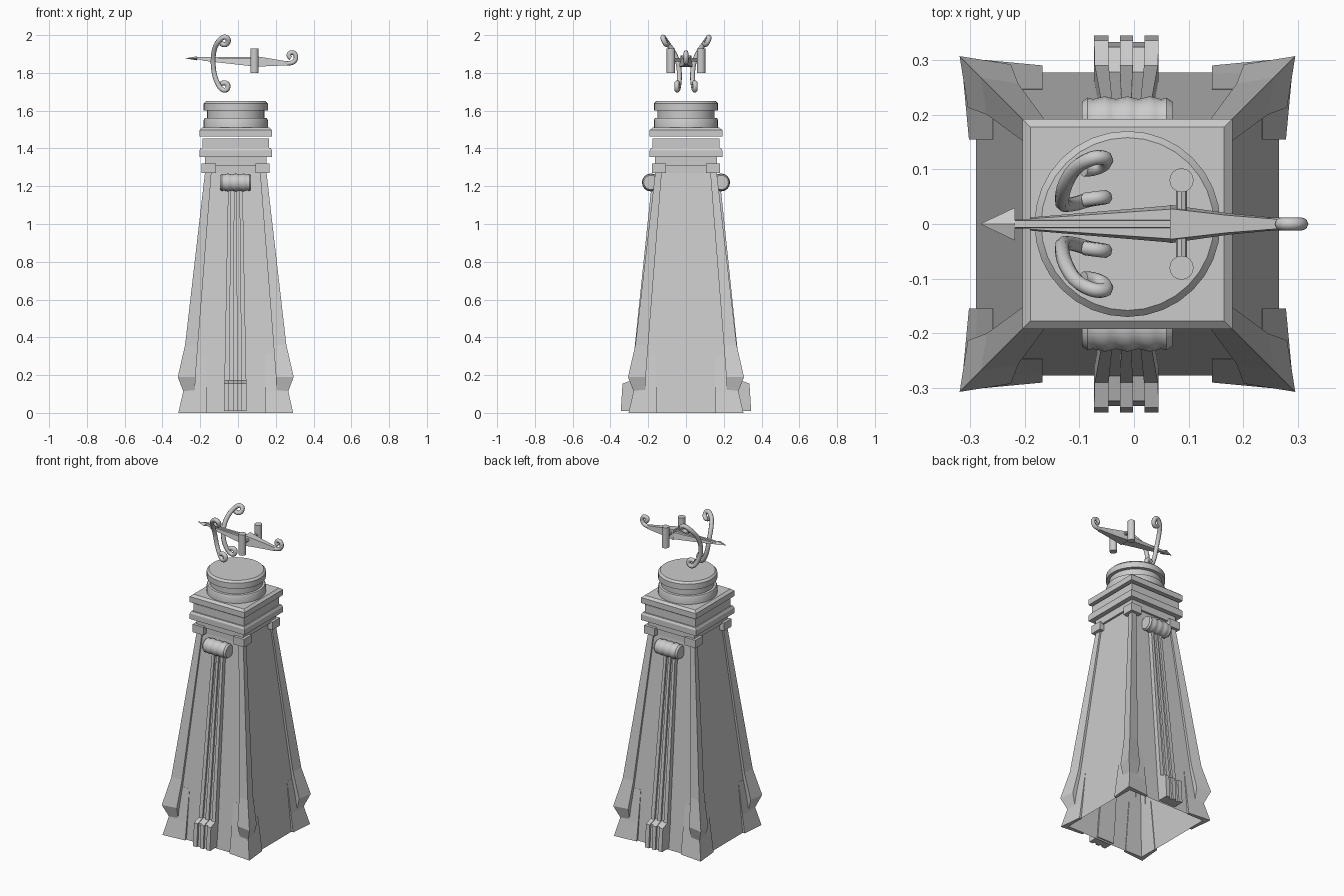
import bpy, bmesh, math
from mathutils import Matrix, Vector

if "Cube" in bpy.data.objects:
    bpy.data.objects.remove(bpy.data.objects["Cube"])

CX = -0.012  # tower axis in x


def wall(z):
    return 0.277 - 0.1 * z


def finish(name, bm, smooth=False):
    bmesh.ops.recalc_face_normals(bm, faces=bm.faces)
    me = bpy.data.meshes.new(name)
    bm.to_mesh(me)
    bm.free()
    ob = bpy.data.objects.new(name, me)
    bpy.context.collection.objects.link(ob)
    if smooth:
        bpy.ops.object.select_all(action='DESELECT')
        ob.select_set(True)
        bpy.context.view_layer.objects.active = ob
        bpy.ops.object.shade_smooth_by_angle(angle=math.radians(35))
    return ob


def loft(name, rings, cap=True, smooth=False):
    bm = bmesh.new()
    vs = [[bm.verts.new(p) for p in r] for r in rings]
    n = len(rings[0])
    for a, b in zip(vs, vs[1:]):
        for i in range(n):
            j = (i + 1) % n
            bm.faces.new((a[i], a[j], b[j], b[i]))
    if cap:
        bm.faces.new(vs[0])
        bm.faces.new(vs[-1])
    return finish(name, bm, smooth)


def square(h, z):
    return [(CX + sx * h, sy * h, z) for sx, sy in ((-1, -1), (1, -1), (1, 1), (-1, 1))]


def circle(r, z, n=32):
    return [(CX + r * math.cos(2 * math.pi * i / n), r * math.sin(2 * math.pi * i / n), z) for i in range(n)]


def tube(name, pts, r):
    cu = bpy.data.curves.new(name, 'CURVE')
    cu.dimensions = '3D'
    cu.bevel_depth = r
    cu.bevel_resolution = 2
    cu.use_fill_caps = True
    cu.resolution_u = 4
    sp = cu.splines.new('NURBS')
    sp.points.add(len(pts) - 1)
    for p, q in zip(sp.points, pts):
        p.co = (*q, 1)
    sp.order_u = 3
    sp.use_endpoint_u = True
    ob = bpy.data.objects.new(name, cu)
    bpy.context.collection.objects.link(ob)
    return ob


def cylinder(name, r, depth, mat, n=16):
    bm = bmesh.new()
    bmesh.ops.create_cone(bm, cap_ends=True, segments=n, radius1=r, radius2=r, depth=depth, matrix=mat)
    return finish(name, bm, True)


# Tapered hollow body, open below
loft("tower_body", [square(wall(0), 0), square(0.15, 1.27), square(0.15, 1.32)], cap=False)

# Stacked square collars
loft("neck_lower", [square(0.163, 1.31), square(0.163, 1.36)])
loft("slab_lower", [square(0.192, 1.355), square(0.192, 1.39), square(0.185, 1.403)])
loft("neck_upper", [square(0.177, 1.40), square(0.177, 1.452)])
loft("slab_upper", [square(0.192, 1.462), square(0.192, 1.497), square(0.177, 1.51)])

# Round cap with a groove
loft("round_cap", [circle(r, z) for r, z in (
    (0.17, 1.505), (0.17, 1.55), (0.165, 1.56), (0.152, 1.562), (0.152, 1.60),
    (0.17, 1.602), (0.17, 1.638), (0.158, 1.65))], smooth=True)


# Corner trims, feet and blocks
def angle_ring(sx, sy, z, o, e, i, w):
    pts = [(i, e), (o, o), (e, i), (w, i), (w, w), (i, w)]
    return [(CX + sx * x, sy * y, z) for x, y in pts]


for sx in (-1, 1):
    for sy in (-1, 1):
        loft("corner_trim", [angle_ring(sx, sy, z, o, e, i, wall(z) - 0.004) for z, o, e, i in (
            (0.11, 0.276, 0.272, 0.216), (0.19, 0.307, 0.292, 0.213),
            (0.36, 0.268, 0.257, 0.20), (1.28, 0.162, 0.159, 0.128))])
        loft("corner_foot", [angle_ring(sx, sy, z, o, e, i, wall(z) - 0.004) for z, o, e, i in (
            (0, 0.304, 0.29, 0.155), (0.11, 0.279, 0.275, 0.155), (0.31, 0.247, 0.247, 0.155))])
        loft("corner_block", [[(CX + sx * x, sy * y, z) for x, y in (
            (0.105, 0.105), (0.18, 0.105), (0.18, 0.18), (0.105, 0.18))] for z in (1.27, 1.32)])

# Ribbed rails and drums on front and back
RAIL = -0.014
for sy in (-1, 1):
    strips = [(-0.059, -0.033, 0), (-0.033, -0.012, 0.012), (-0.012, 0.012, 0),
              (0.012, 0.033, 0.012), (0.033, 0.059, 0)]
    for a, b, inset in strips:
        rings = []
        for z, y, s in ((0.01, 0.345, 1), (0.155, 0.336, 1), (0.172, 0.29, 0.98), (1.2, 0.183, 0.65)):
            yo, yi = sy * (y - inset), sy * (wall(z) - 0.008)
            rings.append([(RAIL + a * s, yi, z), (RAIL + b * s, yi, z),
                          (RAIL + b * s, yo, z), (RAIL + a * s, yo, z)])
        loft("rail_strip", rings)
    rings = []
    for k in range(17):
        t = k / 16
        r = 0.045 + 0.0025 * math.cos(t * 8 * math.pi)
        if k in (0, 16):
            r = 0.038
        rings.append([(-0.095 + 0.165 * t, sy * 0.186 + r * math.cos(q * math.pi / 8),
                       1.22 + r * math.sin(q * math.pi / 8)) for q in range(16)])
    loft("rail_drum", rings, smooth=True)


# Crossbow vane: stock, bolt and head
def xring(x, h, z0, z1):
    return [(x, -h, z0), (x, h, z0), (x, h * 0.8, z1), (x, -h * 0.8, z1)]


loft("stock_front", [xring(-0.19, 0.012, 1.865, 1.876), xring(0.068, 0.034, 1.836, 1.876)])
loft("stock_rear", [xring(0.066, 0.035, 1.832, 1.893), xring(0.17, 0.02, 1.836, 1.876),
                    xring(0.262, 0.011, 1.84, 1.861)])
loft("bolt_shaft", [xring(-0.225, 0.008, 1.87, 1.884), xring(0.07, 0.008, 1.87, 1.884)])
loft("bolt_head", [[(x, -h, 1.877), (x, 0, 1.877 + h * 0.35), (x, h, 1.877), (x, 0, 1.877 - h * 0.35)]
                   for x, h in ((-0.218, 0.03), (-0.28, 0.0008))])
tube("stock_curl", [(x, 0, z) for x, z in (
    (0.24, 1.85), (0.27, 1.85), (0.298, 1.857), (0.31, 1.885), (0.298, 1.908),
    (0.275, 1.908), (0.265, 1.888), (0.28, 1.878))], 0.012)

# Side grips and crossbar
cylinder("grip_bar", 0.01, 0.16, Matrix.Translation((0.087, 0, 1.87)) @ Matrix.Rotation(math.pi / 2, 4, 'X'), 8)
for sy in (-1, 1):
    cylinder("side_grip", 0.022, 0.13, Matrix.Translation((0.087, sy * 0.08, 1.865)))

# Two leaning bow limbs with curled ends
BOW = [(-0.092, 0.10, 1.958), (-0.075, 0.10, 1.946), (-0.053, 0.11, 1.955), (-0.05, 0.122, 1.982),
       (-0.075, 0.122, 1.994), (-0.108, 0.105, 1.965), (-0.128, 0.07, 1.92), (-0.133, 0.042, 1.86),
       (-0.128, 0.034, 1.80), (-0.11, 0.036, 1.745), (-0.085, 0.044, 1.708), (-0.058, 0.048, 1.708),
       (-0.05, 0.049, 1.735), (-0.07, 0.047, 1.752), (-0.09, 0.044, 1.742)]
for sy in (-1, 1):
    tube("bow_limb", [(x, sy * y, z) for x, y, z in BOW], 0.0135)
